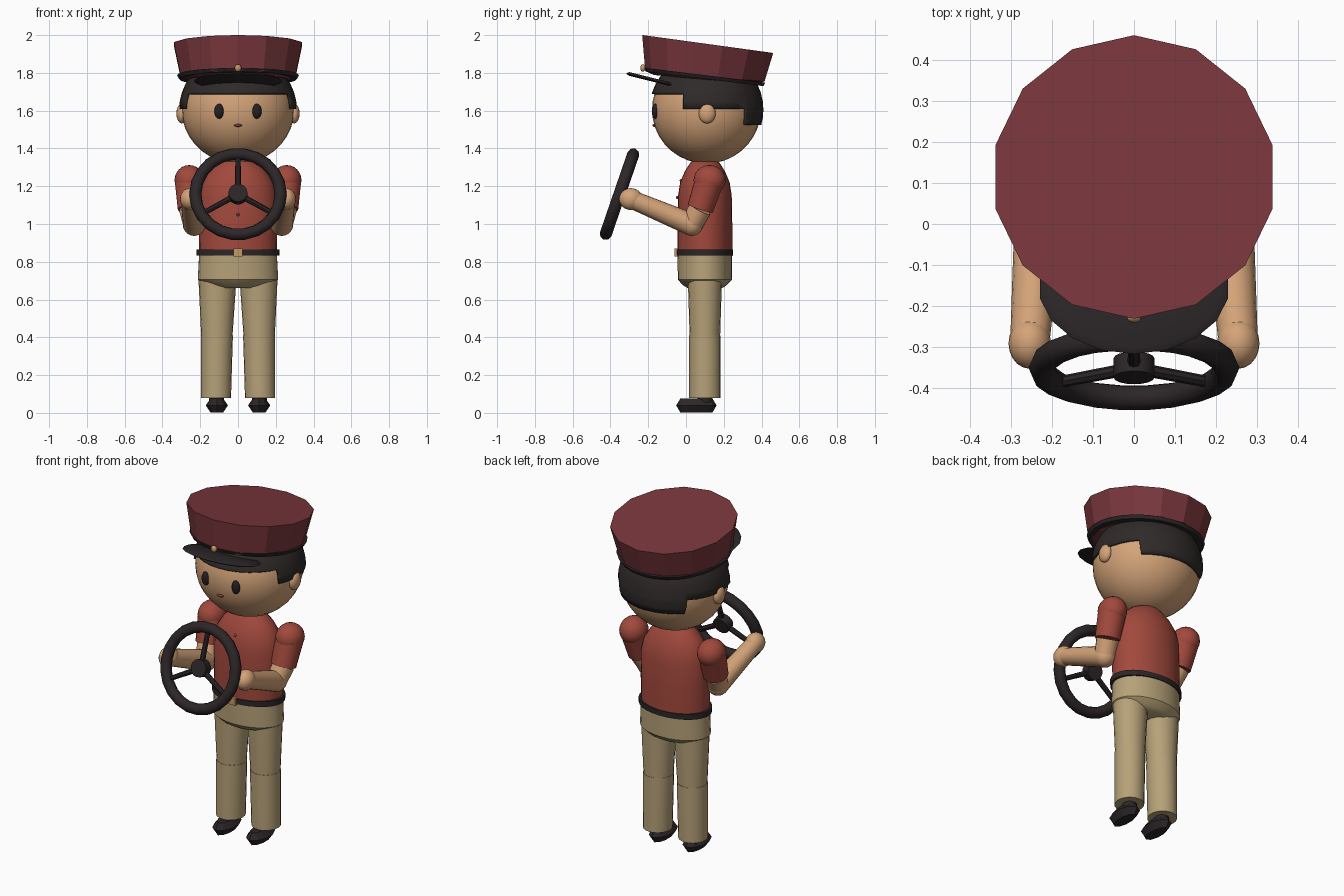
import bpy, bmesh
from math import sin, cos, pi, radians
from mathutils import Vector, Matrix

old = bpy.data.objects.get("Cube")
if old:
    bpy.data.objects.remove(old, do_unlink=True)


def material(name, rgb):
    m = bpy.data.materials.new(name)
    m.use_nodes = True
    m.diffuse_color = (*rgb, 1)
    m.node_tree.nodes["Principled BSDF"].inputs["Base Color"].default_value = (*rgb, 1)
    return m


MAROON = material("maroon cloth", (0.19, 0.038, 0.046))
RED = material("red shirt", (0.36, 0.066, 0.046))
SKIN = material("skin", (0.66, 0.37, 0.19))
KHAKI = material("khaki cloth", (0.47, 0.36, 0.19))
DARK = material("dark leather", (0.025, 0.019, 0.02))
HAIR = material("hair", (0.029, 0.023, 0.023))
EYE = material("eye black", (0.018, 0.014, 0.015))
GOLD = material("brass", (0.55, 0.32, 0.13))
LIPS = material("lips", (0.2, 0.045, 0.035))


def finish(name, bm, mat, smooth=40):
    bmesh.ops.recalc_face_normals(bm, faces=bm.faces)
    mesh = bpy.data.meshes.new(name)
    bm.to_mesh(mesh)
    bm.free()
    mesh.materials.append(mat)
    obj = bpy.data.objects.new(name, mesh)
    bpy.context.collection.objects.link(obj)
    if smooth:
        bpy.ops.object.select_all(action="DESELECT")
        obj.select_set(True)
        bpy.context.view_layer.objects.active = obj
        bpy.ops.object.shade_smooth_by_angle(angle=radians(smooth))
    return obj


def loft(name, mat, rings, n=20, smooth=40):
    """Skin rings of (x, y, z, x radius, y radius, tilt in degrees)."""
    bm = bmesh.new()
    loops = []
    for x, y, z, rx, ry, tilt in rings:
        turn = Matrix.Rotation(radians(tilt), 3, "X")
        loops.append([bm.verts.new(Vector((x, y, z)) + turn @ Vector(
            (rx * sin(2 * pi * i / n), ry * cos(2 * pi * i / n), 0))) for i in range(n)])
    for a, b in zip(loops, loops[1:]):
        for i in range(n):
            j = (i + 1) % n
            bm.faces.new((a[i], a[j], b[j], b[i]))
    bm.faces.new(loops[0])
    bm.faces.new(loops[-1])
    return finish(name, bm, mat, smooth)


def ball(name, mat, loc, size, seg=20):
    bm = bmesh.new()
    bmesh.ops.create_uvsphere(bm, u_segments=seg, v_segments=seg // 2 + 2, radius=1,
                              matrix=Matrix.Translation(loc) @ Matrix.Diagonal((*size, 1)))
    return finish(name, bm, mat)


def limb(name, mat, a, b, r1, r2, seg=16):
    a, b = Vector(a), Vector(b)
    bm = bmesh.new()
    turn = (b - a).to_track_quat("Z", "Y").to_matrix().to_4x4()
    bmesh.ops.create_cone(bm, cap_ends=True, segments=seg, radius1=r1, radius2=r2,
                          depth=(b - a).length, matrix=Matrix.Translation((a + b) / 2) @ turn)
    return finish(name, bm, mat)


def box(name, mat, loc, size):
    bm = bmesh.new()
    bmesh.ops.create_cube(bm, size=1, matrix=Matrix.Translation(loc) @ Matrix.Diagonal((*size, 1)))
    return finish(name, bm, mat, 0)


Y = 0.1  # body axis depth

# Head and neck
HEAD = Vector((0, 0.108, 1.605))
ball("head", SKIN, HEAD, (0.298, 0.288, 0.285), 32)
limb("neck", SKIN, (0, Y, 1.28), (0, Y, 1.38), 0.07, 0.07)

# Hair: a shell cut in steps, short at the brow and long at the nape
bm = bmesh.new()
bmesh.ops.create_uvsphere(bm, u_segments=32, v_segments=20, radius=1,
                          matrix=Matrix.Translation(HEAD) @ Matrix.Diagonal((0.312, 0.302, 0.3, 1)))
BROW, SIDE, NAPE, TEMPLE, BACK = 1.69, 1.61, 1.525, -0.015, 0.315
for co, no in [((0, 0, z), (0, 0, 1)) for z in (BROW, SIDE, NAPE)] + \
              [((0, y, 0), (0, 1, 0)) for y in (TEMPLE, BACK)]:
    bmesh.ops.bisect_plane(bm, geom=bm.verts[:] + bm.edges[:] + bm.faces[:], plane_co=co, plane_no=no)


def bare(face):
    c = face.calc_center_median()
    return c.z < (BROW if c.y < TEMPLE else SIDE if c.y < BACK else NAPE)


bmesh.ops.delete(bm, geom=[f for f in bm.faces if bare(f)], context="FACES")
hair = finish("hair", bm, HAIR)
shell = hair.modifiers.new("thickness", "SOLIDIFY")
shell.thickness = 0.015

# Cap
loft("cap_crown", MAROON, [(0, Y, 1.765, 0.27, 0.27, -5),
                           (0, Y, 1.782, 0.312, 0.317, -5),
                           (0, 0.115, 1.953, 0.348, 0.35, -7.8)], 14, 0)
loft("cap_band", DARK, [(0, Y, 1.768, 0.312, 0.312, -7), (0, Y, 1.788, 0.322, 0.322, -7)], 28)
loft("cap_peak", DARK, [(0, -0.155, 1.748, 0.215, 0.15, -14),
                        (0, -0.155, 1.756, 0.233, 0.168, -14),
                        (0, -0.155, 1.768, 0.215, 0.15, -14)], 18)
ball("cap_badge", GOLD, (0, -0.228, 1.826), (0.018, 0.014, 0.02), 12)

# Face
ball("mouth", LIPS, (0, -0.166, 1.522), (0.021, 0.012, 0.008), 12)
for side, s in (("left", 1), ("right", -1)):
    ball(side + "_eye", EYE, (s * 0.1, -0.163, 1.597), (0.025, 0.018, 0.04), 16)
    ball(side + "_ear", SKIN, (s * 0.298, 0.112, 1.585), (0.028, 0.045, 0.053), 16)

# Torso, belt and hips
loft("shirt", RED, [(0, Y, 0.85, 0.205, 0.145, 0), (0, Y, 1.0, 0.207, 0.145, 0),
                    (0, Y, 1.15, 0.205, 0.142, 0), (0, Y, 1.22, 0.188, 0.131, 0),
                    (0, Y, 1.28, 0.15, 0.106, 0), (0, Y, 1.32, 0.105, 0.08, 0),
                    (0, Y, 1.335, 0.07, 0.07, 0)], 28)
loft("belt", DARK, [(0, Y, 0.833, 0.22, 0.15, 0), (0, Y, 0.865, 0.22, 0.15, 0)], 28)
box("belt_buckle", GOLD, (0, -0.052, 0.848), (0.048, 0.02, 0.042))
loft("trouser_hips", KHAKI, [(0, Y, 0.66, 0.12, 0.09, 0), (0, Y, 0.675, 0.175, 0.115, 0),
                             (0, Y, 0.705, 0.213, 0.143, 0), (0, Y, 0.84, 0.206, 0.145, 0)], 28)
for i in range(3):
    ball("shirt_button", RED, (0, -0.045 + 0.02 * (i == 2), 1.05 + 0.09 * i), (0.009, 0.009, 0.009), 8)

# Arms and legs
for side, s in (("left", 1), ("right", -1)):
    shoulder, cuff = (s * 0.258, 0.125, 1.232), (s * 0.25, 0.075, 1.08)
    elbow, hand = (s * 0.232, 0.03, 0.997), (s * 0.255, -0.292, 1.132)
    ball(side + "_shoulder", RED, shoulder, (0.078, 0.085, 0.08))
    limb(side + "_sleeve", RED, shoulder, cuff, 0.078, 0.07)
    limb(side + "_upper_arm", SKIN, cuff, elbow, 0.062, 0.058)
    ball(side + "_elbow", SKIN, elbow, (0.06, 0.06, 0.06))
    limb(side + "_forearm", SKIN, elbow, hand, 0.06, 0.048)
    ball(side + "_hand", SKIN, hand, (0.052, 0.062, 0.058))

    loft(side + "_thigh", KHAKI, [(s * 0.112, Y, 0.41, 0.083, 0.081, 0),
                                  (s * 0.109, Y, 0.7, 0.1, 0.09, 0)])
    loft(side + "_shin", KHAKI, [(s * 0.117, Y, 0.08, 0.08, 0.083, 0),
                                 (s * 0.112, Y, 0.41, 0.085, 0.083, 0)])
    limb(side + "_ankle", DARK, (s * 0.112, Y, 0.03), (s * 0.115, Y, 0.1), 0.04, 0.04)
    loft(side + "_shoe", DARK, [(s * 0.112, 0.055, 0.002, 0.035, 0.085, 0),
                                (s * 0.112, 0.055, 0.04, 0.062, 0.107, 0),
                                (s * 0.112, 0.055, 0.076, 0.035, 0.085, 0)], 10, 20)

# Steering wheel: rim, hub and three spokes in one tilted plane
CENTRE = Vector((0, -0.352, 1.158))
TILT = Matrix.Rotation(radians(71), 3, "X")


def on_wheel(angle, r, lift=0):
    return CENTRE + TILT @ Vector((r * cos(angle), r * sin(angle), lift))


bm = bmesh.new()
N, M = 22, 8
rim = [[bm.verts.new(on_wheel(2 * pi * i / N, 0.226 + 0.032 * cos(2 * pi * j / M),
                              0.032 * sin(2 * pi * j / M))) for j in range(M)] for i in range(N)]
for i in range(N):
    for j in range(M):
        a, b, k = rim[i], rim[(i + 1) % N], (j + 1) % M
        bm.faces.new((a[j], b[j], b[k], a[k]))
finish("wheel_rim", bm, DARK, 50)
limb("wheel_hub", DARK, on_wheel(0, 0, -0.025), on_wheel(0, 0, 0.025), 0.05, 0.05)
for angle in (90, 210, 330):
    limb("wheel_spoke", DARK, CENTRE, on_wheel(radians(angle), 0.22), 0.016, 0.014, 8)
